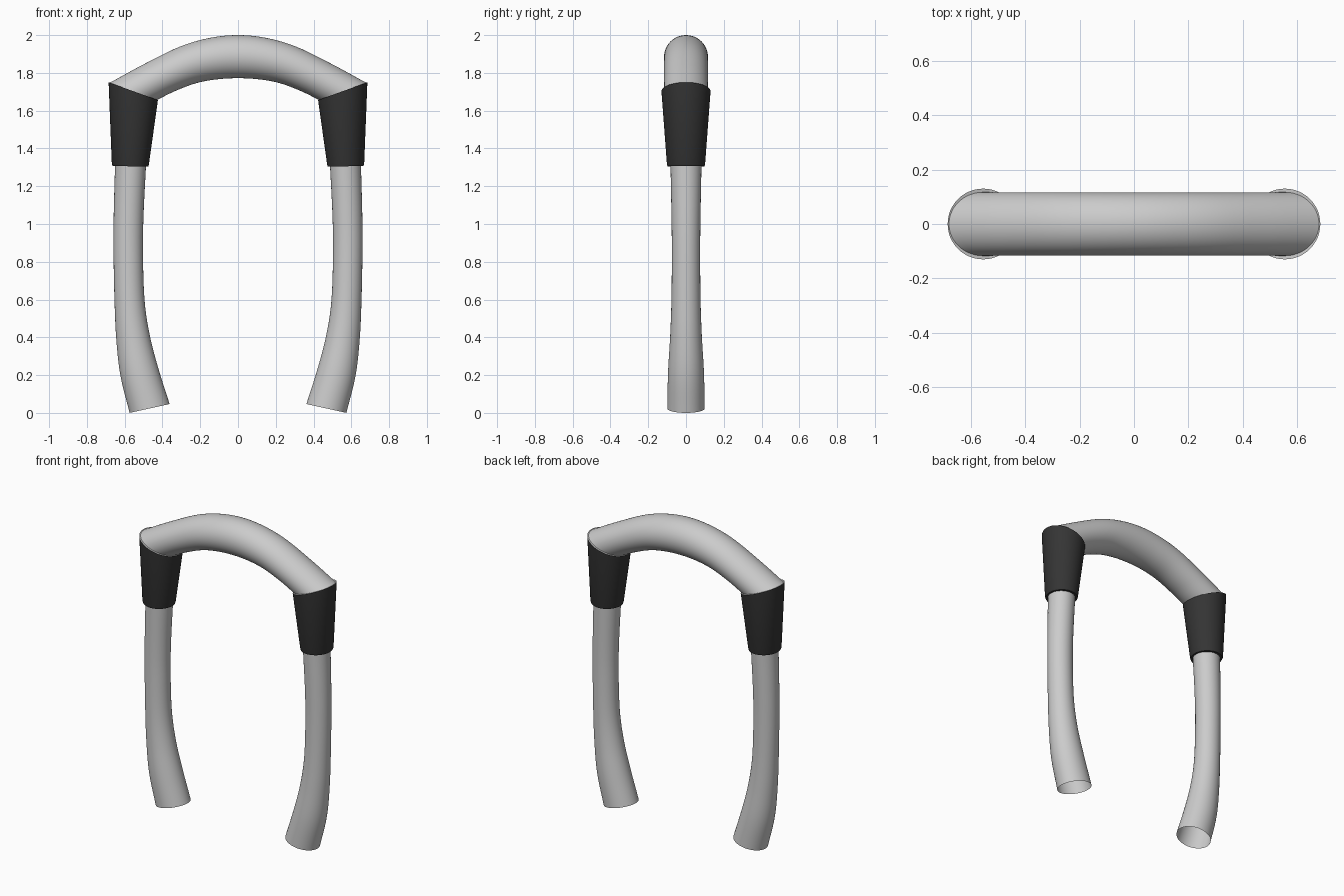
import bpy
import math
from mathutils import Vector

if "Cube" in bpy.data.objects:
    bpy.data.objects.remove(bpy.data.objects["Cube"])

SIDES = 48


def catmull(a, b, c, d, t):
    return 0.5 * (2 * b + (c - a) * t + (2 * a - 5 * b + 4 * c - d) * t * t
                  + (3 * b - a - 3 * c + d) * t ** 3)


def refine(stations, steps):
    # smooth in-between cross-sections
    s = [Vector(v) for v in stations]
    p = [2 * s[0] - s[1]] + s + [2 * s[-1] - s[-2]]
    out = []
    for i in range(len(s) - 1):
        out += [catmull(*p[i:i + 4], k / steps) for k in range(steps)]
    return out + [s[-1]]


def loft(name, stations, steps=1, mirror=True, material=None):
    # station = outer x, outer z, inner x, inner z, half depth in y
    verts, faces = [], []
    rings = refine(stations, steps)
    for ox, oz, ix, iz, half in rings:
        for k in range(SIDES):
            a = math.tau * k / SIDES
            c, s = math.cos(a), math.sin(a)
            verts.append(((ox + ix) / 2 + (ox - ix) / 2 * c, half * s,
                          (oz + iz) / 2 + (oz - iz) / 2 * c))
    for r in range(len(rings) - 1):
        for k in range(SIDES):
            n = (k + 1) % SIDES
            faces.append((r * SIDES + k, r * SIDES + n,
                          (r + 1) * SIDES + n, (r + 1) * SIDES + k))
    mesh = bpy.data.meshes.new(name)
    mesh.from_pydata([tuple(v) for v in verts], [], faces)
    obj = bpy.data.objects.new(name, mesh)
    bpy.context.collection.objects.link(obj)
    if material:
        mesh.materials.append(material)
    bpy.ops.object.select_all(action='DESELECT')
    obj.select_set(True)
    bpy.context.view_layer.objects.active = obj
    # consistent outward normals
    bpy.ops.object.mode_set(mode='EDIT')
    bpy.ops.mesh.select_all(action='SELECT')
    bpy.ops.mesh.normals_make_consistent(inside=False)
    bpy.ops.object.mode_set(mode='OBJECT')
    bpy.ops.object.shade_smooth_by_angle(angle=math.radians(35))
    if mirror:
        obj.modifiers.new("Mirror", 'MIRROR')
    return obj


dark = bpy.data.materials.new("dark_rubber")
dark.diffuse_color = (0.035, 0.035, 0.035, 1)
dark.use_nodes = True
dark.node_tree.nodes["Principled BSDF"].inputs["Base Color"].default_value = dark.diffuse_color

# Arched tube across the top
half_arch = [
    (-0.68, 1.747, -0.428, 1.657, 0.117),
    (-0.50, 1.845, -0.335, 1.703, 0.116),
    (-0.31, 1.938, -0.220, 1.746, 0.116),
    (-0.15, 1.985, -0.110, 1.766, 0.116),
]
arch = half_arch + [(0, 2.0, 0, 1.772, 0.116)]
arch += [(-a, b, -c, d, e) for a, b, c, d, e in reversed(half_arch)]
loft("arch_tube", arch, steps=6, mirror=False)

# Tapered dark sleeves with a closed underside
loft("sleeves", [
    (-0.685, 1.75, -0.424, 1.656, 0.13),
    (-0.668, 1.318, -0.472, 1.314, 0.101),
    (-0.663, 1.307, -0.475, 1.304, 0.098),
    (-0.651, 1.307, -0.487, 1.304, 0.082),
], material=dark)

# Grey rims between the arch ends and the sleeves
loft("sleeve_rims", [
    (-0.685, 1.75, -0.424, 1.656, 0.13),
    (-0.680, 1.747, -0.428, 1.657, 0.117),
])

# Hollow legs flaring and turning inward at the open bottom
loft("legs", [
    (-0.651, 1.31, -0.487, 1.31, 0.082),
    (-0.658, 1.05, -0.500, 1.05, 0.077),
    (-0.659, 0.85, -0.503, 0.85, 0.075),
    (-0.654, 0.60, -0.495, 0.60, 0.077),
    (-0.645, 0.40, -0.467, 0.41, 0.084),
    (-0.623, 0.20, -0.420, 0.23, 0.095),
    (-0.574, 0.0, -0.362, 0.047, 0.099),
], steps=5)
